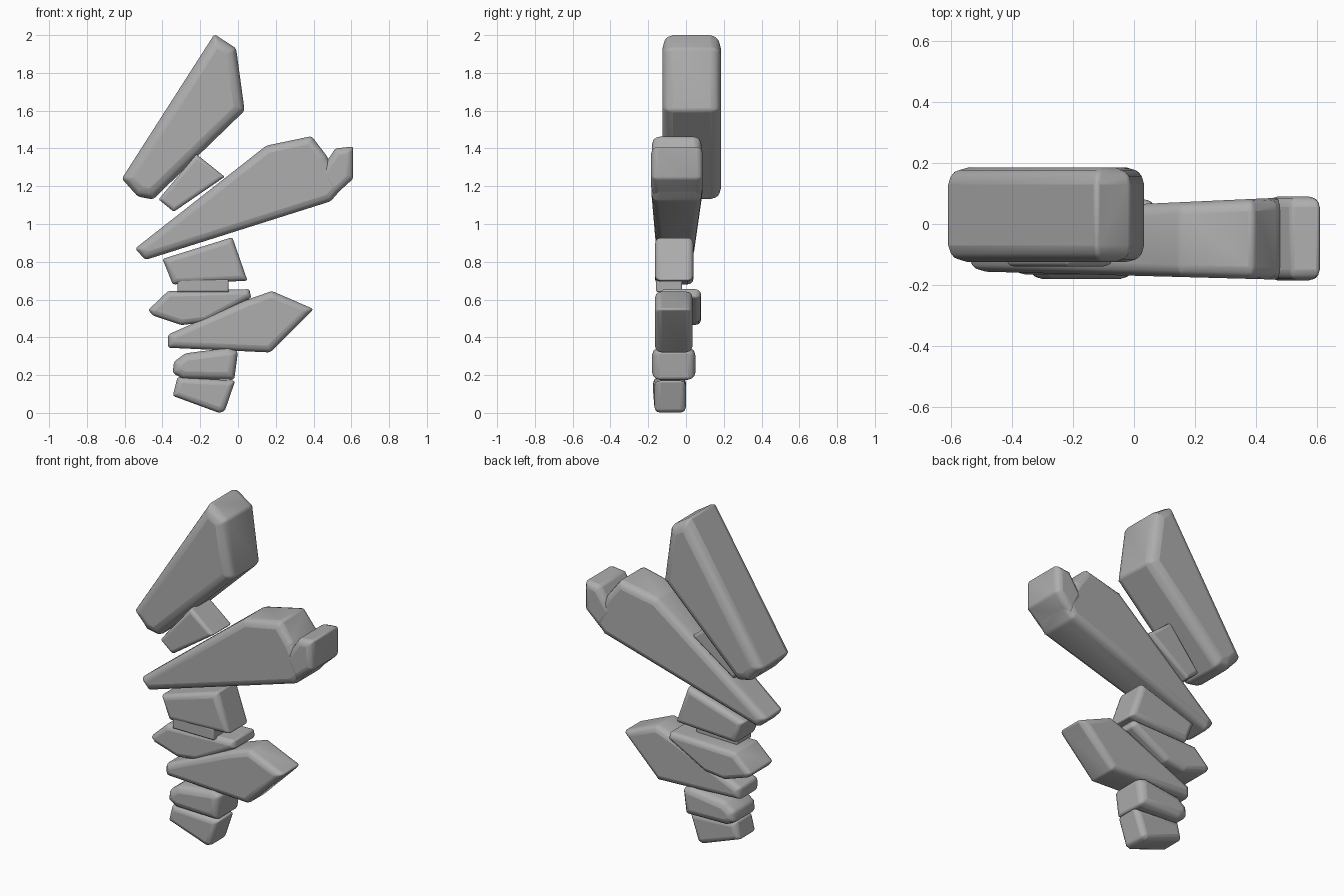
import bpy
import bmesh
import math

cube = bpy.data.objects.get("Cube")
if cube:
    bpy.data.objects.remove(cube)

stone = bpy.data.materials.new("grey_stone")
stone.use_nodes = True
GREY = (0.42, 0.42, 0.42, 1)
stone.diffuse_color = GREY
stone.node_tree.nodes["Principled BSDF"].inputs["Base Color"].default_value = GREY


def rock(name, outline, left, right, rim=0.04, corner=0.35):
    """Extrude an (x, z) outline; depth (front, back) blends from left end to right end."""
    lo = min(p[0] for p in outline)
    hi = max(p[0] for p in outline)
    bm = bmesh.new()
    rings = []
    for side in (0, 1):
        ring = []
        for x, z in outline:
            t = (x - lo) / (hi - lo)
            ring.append(bm.verts.new((x, left[side] + (right[side] - left[side]) * t, z)))
        rings.append(ring)
        bm.faces.new(ring)
    n = len(outline)
    for i in range(n):
        j = (i + 1) % n
        bm.faces.new((rings[0][i], rings[0][j], rings[1][j], rings[1][i]))
    bmesh.ops.recalc_face_normals(bm, faces=bm.faces)

    # Wide rounding on the front and back rims, tighter on the corners
    weight = bm.edges.layers.float.new("bevel_weight_edge")
    crossing = {frozenset((a, b)) for a, b in zip(*rings)}
    for e in bm.edges:
        e[weight] = corner if frozenset(e.verts) in crossing else 1.0
    mesh = bpy.data.meshes.new(name)
    bm.to_mesh(mesh)
    bm.free()
    mesh.materials.append(stone)
    obj = bpy.data.objects.new(name, mesh)
    bpy.context.collection.objects.link(obj)
    bevel = obj.modifiers.new("worn_edges", "BEVEL")
    bevel.limit_method = "WEIGHT"
    bevel.width = rim
    bevel.segments = 3
    bpy.ops.object.select_all(action="DESELECT")
    obj.select_set(True)
    bpy.context.view_layer.objects.active = obj
    bpy.ops.object.shade_smooth_by_angle(angle=math.radians(50))
    return obj


# Lower stack
rock("base_stone", [(-.345, .09), (-.32, .19), (-.015, .17), (-.07, .01), (-.10, 0)],
     (-.175, 0), (-.165, 0), .03)
rock("second_stone", [(-.34, .27), (-.28, .315), (-.05, .345), (0, .325), (-.02, .175),
                      (-.29, .18), (-.345, .21)], (-.18, .05), (-.18, .05))
rock("wedge_stone", [(-.37, .415), (.05, .6), (.18, .645), (.40, .55), (.17, .32), (-.37, .345)],
     (-.165, .035), (-.165, .035), .035)
rock("pointed_stone", [(-.475, .545), (-.37, .645), (.06, .655), (.07, .61), (-.17, .48),
                       (-.30, .465), (-.45, .515)], (-.155, .08), (-.14, .08), .035)
rock("thin_stone", [(-.32, .64), (-.32, .71), (-.05, .71), (-.05, .64)],
     (-.16, -.02), (-.16, -.02), .01)
rock("middle_stone", [(-.40, .815), (-.03, .93), (.05, .70), (-.345, .68)],
     (-.165, .04), (-.165, .04), .03)

# Long leaning slab with its end block
rock("long_slab", [(-.545, .87), (-.49, .81), (.49, 1.12), (.56, 1.2), (.47, 1.36),
                   (.39, 1.465), (.15, 1.415)], (-.155, .04), (-.185, .09), .04)
rock("end_block", [(.43, 1.27), (.515, 1.4), (.61, 1.41), (.61, 1.24), (.50, 1.14)],
     (-.185, .09), (-.185, .09), .035)

# Top slab and the stone supporting it
rock("support_stone", [(-.42, 1.13), (-.22, 1.37), (-.07, 1.25), (-.34, 1.065)],
     (-.14, .05), (-.14, .05), .02)
rock("top_slab", [(-.615, 1.24), (-.125, 2.005), (-.01, 1.93), (.035, 1.6),
                  (-.45, 1.13), (-.53, 1.145)], (-.125, .185), (-.125, .185), .055, .25)
